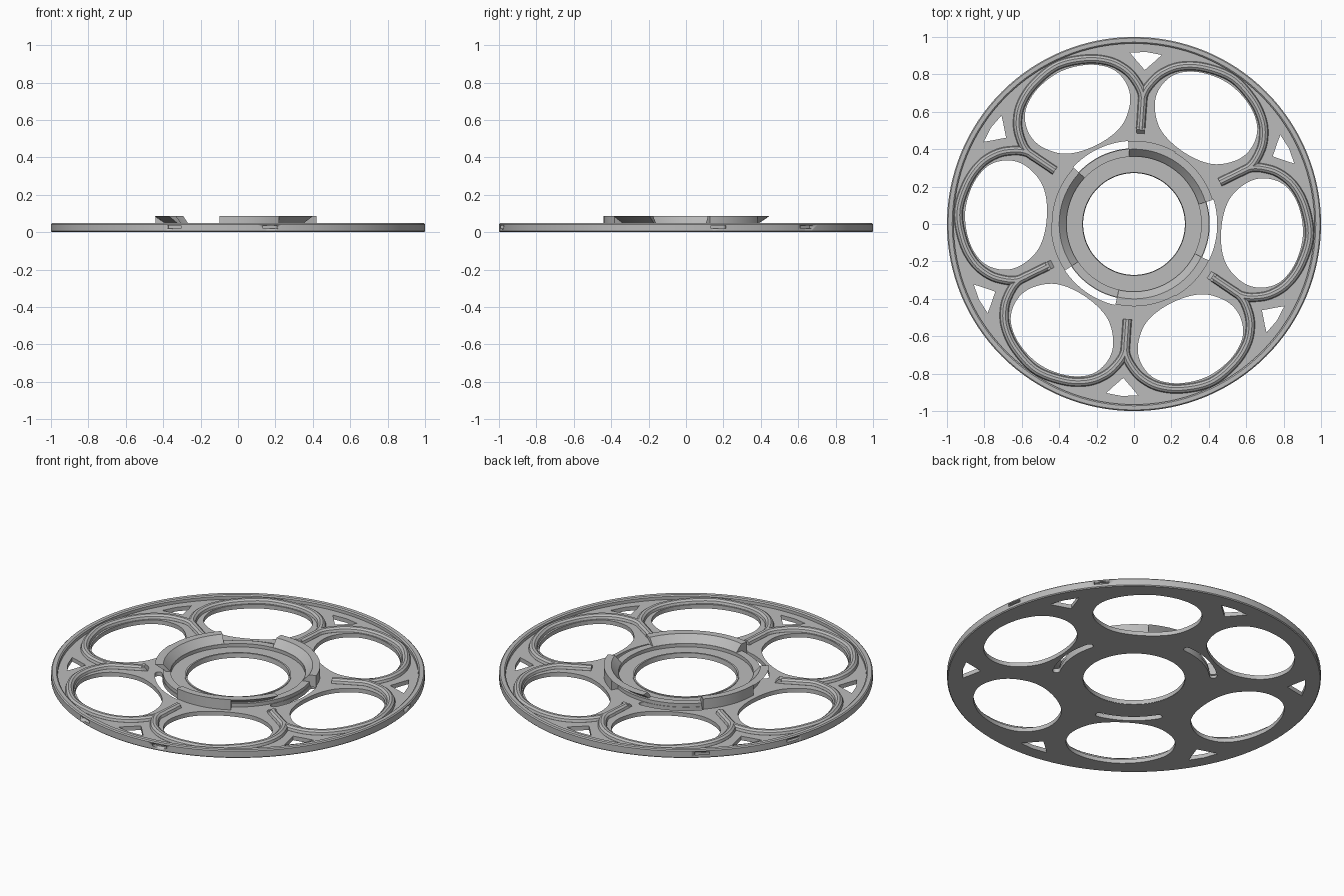
import bpy, bmesh
from math import sin, cos, radians, pi

if "Cube" in bpy.data.objects:
    bpy.data.objects.remove(bpy.data.objects["Cube"])

GREY = (0.5, 0.5, 0.5, 1)
grey = bpy.data.materials.new("light_grey")
grey.use_nodes = True
grey.diffuse_color = GREY
grey.node_tree.nodes["Principled BSDF"].inputs["Base Color"].default_value = GREY

PLATE, TOP, TAB = 0.024, 0.048, 0.085
SPOKES = [26 + 60 * i for i in range(6)]
HOLES = [a - 30 for a in SPOKES]


def polar(r, a):
    return r * cos(radians(a)), r * sin(radians(a))


def turn(pts, a):
    c, s = polar(1, a)
    return [(x * c - y * s, x * s + y * c) for x, y in pts]


def mirrored(half):
    """Complete a half outline across the local x axis (last point on the axis)."""
    return half + [(x, -y) for x, y in reversed(half[:-1])]


def smooth(pts, closed, steps=8):
    """Catmull-Rom curve through the points."""
    n, out = len(pts), []
    for i in range(n if closed else n - 1):
        q = [pts[(i + k) % n] if closed else pts[min(max(i + k, 0), n - 1)]
             for k in (-1, 0, 1, 2)]
        for s in range(steps):
            t = s / steps
            out.append(tuple(0.5 * (2 * b + (c - a) * t + (2 * a - 5 * b + 4 * c - d) * t * t
                                    + (3 * b - a - 3 * c + d) * t ** 3)
                             for a, b, c, d in zip(*q)))
    return out if closed else out + [pts[-1]]


def finish(obj):
    bpy.ops.object.select_all(action='DESELECT')
    obj.select_set(True)
    bpy.context.view_layer.objects.active = obj
    if obj.type == 'CURVE':
        bpy.ops.object.convert(target='MESH')
        obj = bpy.context.object
    obj.data.materials.clear()
    obj.data.materials.append(grey)
    bpy.ops.object.shade_smooth_by_angle(angle=radians(35))
    return obj


def curve(name, paths, flat, closed, z=0):
    data = bpy.data.curves.new(name, 'CURVE')
    data.dimensions = '2D' if flat else '3D'
    for pts in paths:
        sp = data.splines.new('POLY')
        sp.points.add(len(pts) - 1)
        sp.use_cyclic_u = closed
        for p, (x, y) in zip(sp.points, pts):
            p.co = (x, y, 0 if flat else z, 1)
    obj = bpy.data.objects.new(name, data)
    obj.location.z = z if flat else 0
    bpy.context.collection.objects.link(obj)
    return obj


def revolve(name, profile, spans):
    """Sweep a closed (r, z) profile through each span of angles."""
    bm = bmesh.new()
    for a0, a1 in spans:
        full = a1 - a0 >= 360
        n = 128 if full else max(2, int((a1 - a0) / 3))
        rings = [[bm.verts.new((*polar(r, a0 + (a1 - a0) * i / n), z)) for r, z in profile]
                 for i in range(n if full else n + 1)]
        for i in range(n):
            p, q = rings[i], rings[(i + 1) % len(rings)]
            for k in range(len(profile)):
                m = (k + 1) % len(profile)
                bm.faces.new((p[k], q[k], q[m], p[m]))
        if not full:
            bm.faces.new(rings[0])
            bm.faces.new(rings[-1])
    bmesh.ops.recalc_face_normals(bm, faces=bm.faces)
    mesh = bpy.data.meshes.new(name)
    bm.to_mesh(mesh)
    bm.free()
    obj = bpy.data.objects.new(name, mesh)
    bpy.context.collection.objects.link(obj)
    return finish(obj)


def circle(r, n=128):
    return [polar(r, 360 * i / n) for i in range(n)]


def slot(a0, a1, r0, r1, n=16):
    """Curved slot with rounded ends."""
    mid, h = (r0 + r1) / 2, (r1 - r0) / 2
    arc = [a0 + (a1 - a0) * i / n for i in range(n + 1)]
    caps = [pi * k / 6 for k in range(1, 6)]
    def cap(a, sign):
        w = h / mid * 180 / pi
        return [polar(mid + sign * h * cos(t), a + sign * w * sin(t)) for t in caps]
    return ([polar(r1, a) for a in arc] + cap(a1, 1)
            + [polar(r0, a) for a in reversed(arc)] + cap(a0, -1))


# Flat plate with large openings, rim windows and hub slots
hole = mirrored([(0.472, 0.07), (0.51, 0.185), (0.60, 0.27), (0.70, 0.292),
                 (0.80, 0.255), (0.874, 0.15), (0.905, 0)])
window = [(0.825, 0), (0.88, -0.055), (0.912, -0.085), (0.922, 0), (0.912, 0.085), (0.88, 0.055)]
outlines = [circle(0.965), circle(0.275)]
outlines += [smooth(turn(hole, a), True) for a in HOLES]
outlines += [turn(window, a) for a in SPOKES]
outlines += [slot(a + 2, a + 46, 0.405, 0.445) for a in (90, 210, 330)]
plate = curve("flange_plate", outlines, True, True, PLATE / 2)
plate.data.fill_mode = 'BOTH'
plate.data.extrude = PLATE / 2
finish(plate)

# Outer rim with small thread notches
rim = revolve("outer_rim", [(0.965, 0), (0.995, 0), (1, 0.005), (1, 0.042), (0.994, TOP),
                            (0.972, TOP), (0.965, 0.042)], [(0, 360)])
cutter = revolve("notch_cutter", [(0.98, 0.02), (1.02, 0.02), (1.02, 0.036), (0.98, 0.036)],
                 [(a + b - 2.3, a + b + 2.3) for a in (10, 130, 250) for b in (0, 30)])
cutter.hide_render = True
mod = rim.modifiers.new("notches", 'BOOLEAN')
mod.operation, mod.object = 'DIFFERENCE', cutter
bpy.context.view_layer.objects.active = rim
bpy.ops.object.modifier_apply(modifier=mod.name)
bpy.data.objects.remove(cutter)

# Round ribs that run up the spokes and fork around each opening
rib = mirrored([(0.442, 0.255), (0.52, 0.30), (0.60, 0.343), (0.68, 0.345), (0.76, 0.322),
                (0.84, 0.262), (0.905, 0.155), (0.941, 0)])
ribs = curve("spoke_ribs", [smooth(turn(rib, a), False) for a in HOLES], False, False, 0.0245)
ribs.data.bevel_depth = 0.024
ribs.data.bevel_resolution = 3
ribs.data.use_fill_caps = True
finish(ribs)

# Sloped ends on every other spoke rib
revolve("rib_ramps", [(0.475, 0.012), (0.52, 0.012), (0.52, 0.046), (0.505, 0.046)],
        [(a - 2.5, a + 2.5) for a in SPOKES[1::2]])

# Hub: bore lip and raised ring
revolve("bore_lip", [(0.272, 0.001), (0.285, 0.001), (0.285, 0.028), (0.275, 0.028)], [(0, 360)])
revolve("hub_ring", [(0.36, 0.012), (0.402, 0.012), (0.402, 0.044), (0.36, 0.044)], [(0, 360)])

# Three locking tabs, each a solid block followed by an undercut hook
STARTS = (17, 137, 257)
revolve("tab_blocks", [(0.362, 0.015), (0.44, 0.015), (0.44, TAB), (0.40, TAB), (0.362, 0.044)],
        [(a, a + 43) for a in STARTS])
revolve("tab_hooks", [(0.362, 0.03), (0.388, 0.03), (0.388, 0.046), (0.445, TAB),
                      (0.40, TAB), (0.362, 0.044)],
        [(a + 43, a + 77) for a in STARTS])
